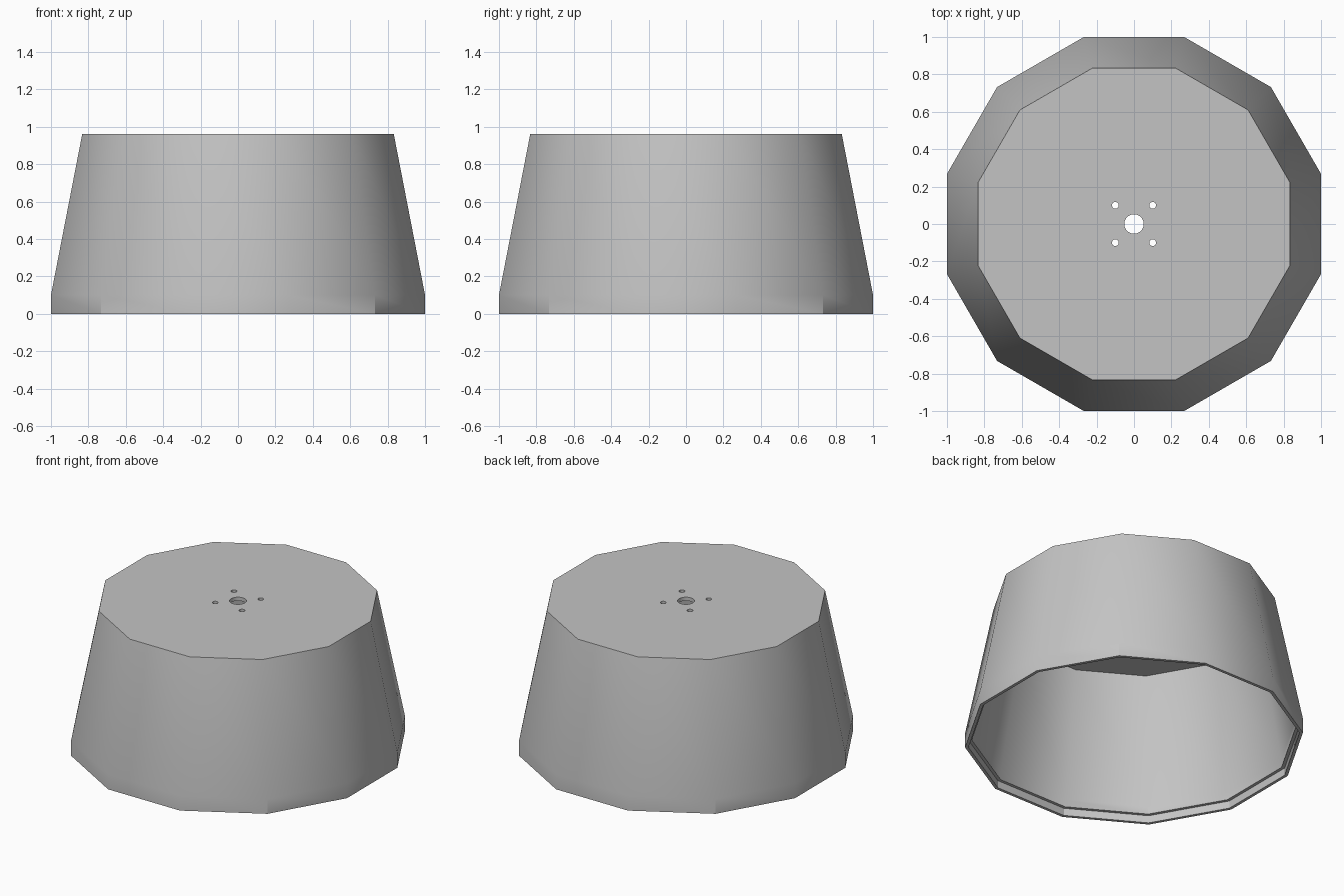
import bpy
import bmesh
from math import cos, sin, pi, radians
from mathutils import Matrix

cube = bpy.data.objects.get("Cube")
if cube:
    bpy.data.objects.remove(cube, do_unlink=True)

SIDES = 12
HEIGHT = 0.96
CEILING = 0.935

# Material
grey = bpy.data.materials.new("light grey")
grey.use_nodes = True
colour = (0.55, 0.55, 0.55, 1)
grey.diffuse_color = colour
grey.node_tree.nodes["Principled BSDF"].inputs["Base Color"].default_value = colour


def make_object(name, bm):
    bmesh.ops.recalc_face_normals(bm, faces=bm.faces)
    mesh = bpy.data.meshes.new(name)
    bm.to_mesh(mesh)
    bm.free()
    mesh.materials.append(grey)
    obj = bpy.data.objects.new(name, mesh)
    bpy.context.collection.objects.link(obj)
    return obj


def ring(bm, apothem, z):
    """Twelve-sided ring with flat sides facing the axes."""
    r = apothem / cos(pi / SIDES)
    angles = [(i + 0.5) * 2 * pi / SIDES for i in range(SIDES)]
    return [bm.verts.new((r * cos(a), r * sin(a), z)) for a in angles]


# Hollow housing: outer wall, rim, stepped inner lip, inner wall and ceiling
profile = [(0.833, HEIGHT), (1.0, 0.10), (1.0, 0.0), (0.98, 0.0),
           (0.98, 0.05), (0.96, 0.05), (0.96, 0.10), (0.812, CEILING)]
bm = bmesh.new()
rings = [ring(bm, a, z) for a, z in profile]
for upper, lower in zip(rings, rings[1:]):
    for i in range(SIDES):
        j = (i + 1) % SIDES
        bm.faces.new((upper[i], upper[j], lower[j], lower[i]))
bm.faces.new(rings[0])
bm.faces.new(rings[-1])
housing = make_object("housing", bm)

# Shaft hole and four screw holes through the top
bm = bmesh.new()
holes = [(0, 0, 0.052)] + [(x, y, 0.018) for x in (-0.1, 0.1) for y in (-0.1, 0.1)]
for x, y, r in holes:
    bmesh.ops.create_cone(bm, cap_ends=True, segments=32, radius1=r, radius2=r,
                          depth=0.2, matrix=Matrix.Translation((x, y, HEIGHT)))
cutter = make_object("hole_cutter", bm)
cutter.hide_render = True

cut = housing.modifiers.new("holes", 'BOOLEAN')
cut.operation = 'DIFFERENCE'
cut.solver = 'EXACT'
cut.object = cutter

bpy.ops.object.select_all(action='DESELECT')
bpy.context.view_layer.objects.active = housing
housing.select_set(True)
bpy.ops.object.modifier_apply(modifier=cut.name)
bpy.data.objects.remove(cutter, do_unlink=True)
bpy.ops.object.shade_smooth_by_angle(angle=radians(30))
